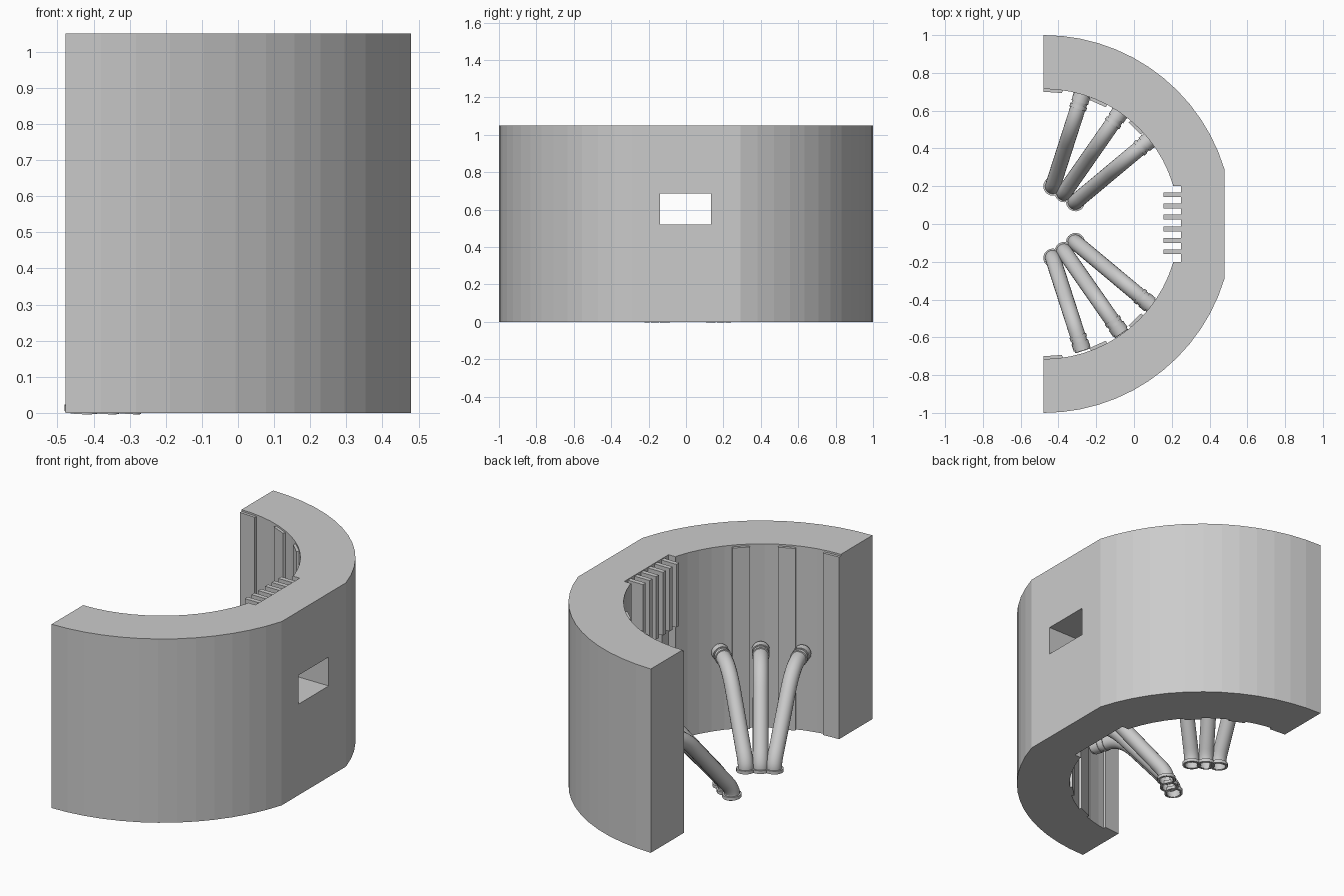
import bpy, bmesh
from math import cos, sin, radians
from mathutils import Vector

if "Cube" in bpy.data.objects:
    bpy.data.objects.remove(bpy.data.objects["Cube"])

CX, H = -0.478, 1.05          # arc centre and wall height
STEP = 5.625                  # 64-sided arc


def polar(r, deg):
    return (CX + r * cos(radians(deg)), r * sin(radians(deg)))


def add_object(name, bm):
    bmesh.ops.recalc_face_normals(bm, faces=bm.faces)
    me = bpy.data.meshes.new(name)
    bm.to_mesh(me)
    bm.free()
    ob = bpy.data.objects.new(name, me)
    bpy.context.collection.objects.link(ob)
    return ob


def prism(name, outline, z0, z1):
    bm = bmesh.new()
    face = bm.faces.new([bm.verts.new((x, y, z0)) for x, y in outline])
    ext = bmesh.ops.extrude_face_region(bm, geom=[face])
    top = [v for v in ext["geom"] if isinstance(v, bmesh.types.BMVert)]
    bmesh.ops.translate(bm, verts=top, vec=(0, 0, z1 - z0))
    return add_object(name, bm)


def box(name, x0, x1, y0, y1, z0, z1):
    return prism(name, [(x0, y0), (x1, y0), (x1, y1), (x0, y1)], z0, z1)


def smooth(ob):
    for o in bpy.context.selected_objects:
        o.select_set(False)
    bpy.context.view_layer.objects.active = ob
    ob.select_set(True)
    bpy.ops.object.shade_smooth_by_angle()


def sweep(name, pts, profile_rings, closed=False, n=20):
    """Sweep circles; profile_rings is a list of (point, direction, radius)."""
    bm = bmesh.new()
    rings = []
    for p, d, r in profile_rings:
        q = Vector(d).normalized()
        side = Vector((q.y, -q.x, 0)) if abs(q.z) < 0.999 else Vector(pts)
        side.normalize()
        up = q.cross(side)
        rings.append([bm.verts.new(Vector(p) + r * (cos(a) * side + sin(a) * up))
                      for a in [radians(360 * i / n) for i in range(n)]])
    pairs = list(zip(rings, rings[1:] + rings[:1]))
    for a, b in pairs if closed else pairs[:-1]:
        for i in range(n):
            j = (i + 1) % n
            bm.faces.new((a[i], a[j], b[j], b[i]))
    ob = add_object(name, bm)
    smooth(ob)
    return ob


# Curved wall with flat outer face and a shallow recess inside
R_IN = 0.715
outer = [polar(1, 90 - STEP * i) for i in range(14)]
inner = [polar(R_IN, 90 - STEP * i) for i in range(14)] + [(0.205, 0.2), (0.25, 0.2)]
outer += [(x, -y) for x, y in reversed(outer)]
inner += [(x, -y) for x, y in reversed(inner)]
wall = prism("curved_wall", outer + inner[::-1], 0, H)

# Window through the flat part of the wall
cutter = box("window_cutter", 0.1, 0.6, -0.14, 0.135, 0.52, 0.685)
cutter.hide_render = True
mod = wall.modifiers.new("window", "BOOLEAN")
mod.object, mod.operation, mod.solver = cutter, "DIFFERENCE", "EXACT"
bpy.context.view_layer.objects.active = wall
bpy.ops.object.modifier_apply(modifier="window")
bpy.data.objects.remove(cutter)

# Raised vertical strips on the inner wall
for a0, a1 in ((90, 82), (69.5, 62), (50, 42.5)):
    for s, side in ((1, "back"), (-1, "front")):
        pts = [polar(0.70, a0), polar(0.70, a1), polar(0.73, a1), polar(0.73, a0)]
        prism(f"wall_strip_{side}", [(x, s * y) for x, y in pts], 0, H - 0.01)

# Vertical slats above the window
for y in (0.155, 0.095, 0.037, -0.027, -0.087, -0.147):
    box("slat", 0.155, 0.26, y - 0.013, y + 0.013, 0.685, H - 0.005)


def bend(a, b, c, n=8):
    return [(1 - t) ** 2 * a + 2 * t * (1 - t) * b + t * t * c
            for t in [i / n for i in range(n + 1)]]


# Bent pipes running from the floor to the inner wall, with collars
RP = 0.041
layout = (((-0.43, 0.19), (-0.275, 0.672)),
          ((-0.37, 0.155), (-0.072, 0.582)),
          ((-0.31, 0.107), (0.085, 0.437)))
for s, side in ((1, "back"), (-1, "front")):
    for (x0, y0), (x1, y1) in layout:
        a, b = Vector((x0, s * y0 + 0.01, 0)), Vector((x1, s * y1 + 0.01, 0))
        flat = (b - a).normalized()

        def at(t, z):
            return a.lerp(b, t) + Vector((0, 0, z))
        path = [at(0, 0)] + bend(at(0, 0.03), at(0.01, 0.06), at(0.09, 0.105))
        path += bend(at(0.48, 0.345), at(0.64, 0.445), at(0.82, 0.452)) + [at(1.02, 0.455)]
        dirs = [path[min(i + 1, len(path) - 1)] - path[max(i - 1, 0)] for i in range(len(path))]
        dirs[0] = flat * 0.01 + Vector((0, 0, 0.1))
        sweep(f"pipe_{side}", flat, [(p, d, RP) for p, d in zip(path, dirs)])
        # Floor flange and two wall collars
        d = Vector((flat.x * 0.06, flat.y * 0.06, 1))
        sweep(f"floor_flange_{side}", flat,
              [(a + Vector((0, 0, z)), d * 1, r) for z, r in
               ((0.004, 0.037), (0.004, 0.05), (0.022, 0.05), (0.022, 0.037))], closed=True)
        for t, w in ((0.87, 0.02), (0.96, 0.04)):
            p = at(t, 0.454)
            sweep(f"wall_collar_{side}", flat,
                  [(p + flat * k, flat, r) for k, r in
                   ((-w / 2, 0.037), (-w / 2, 0.046), (w / 2, 0.046), (w / 2, 0.037))], closed=True)
